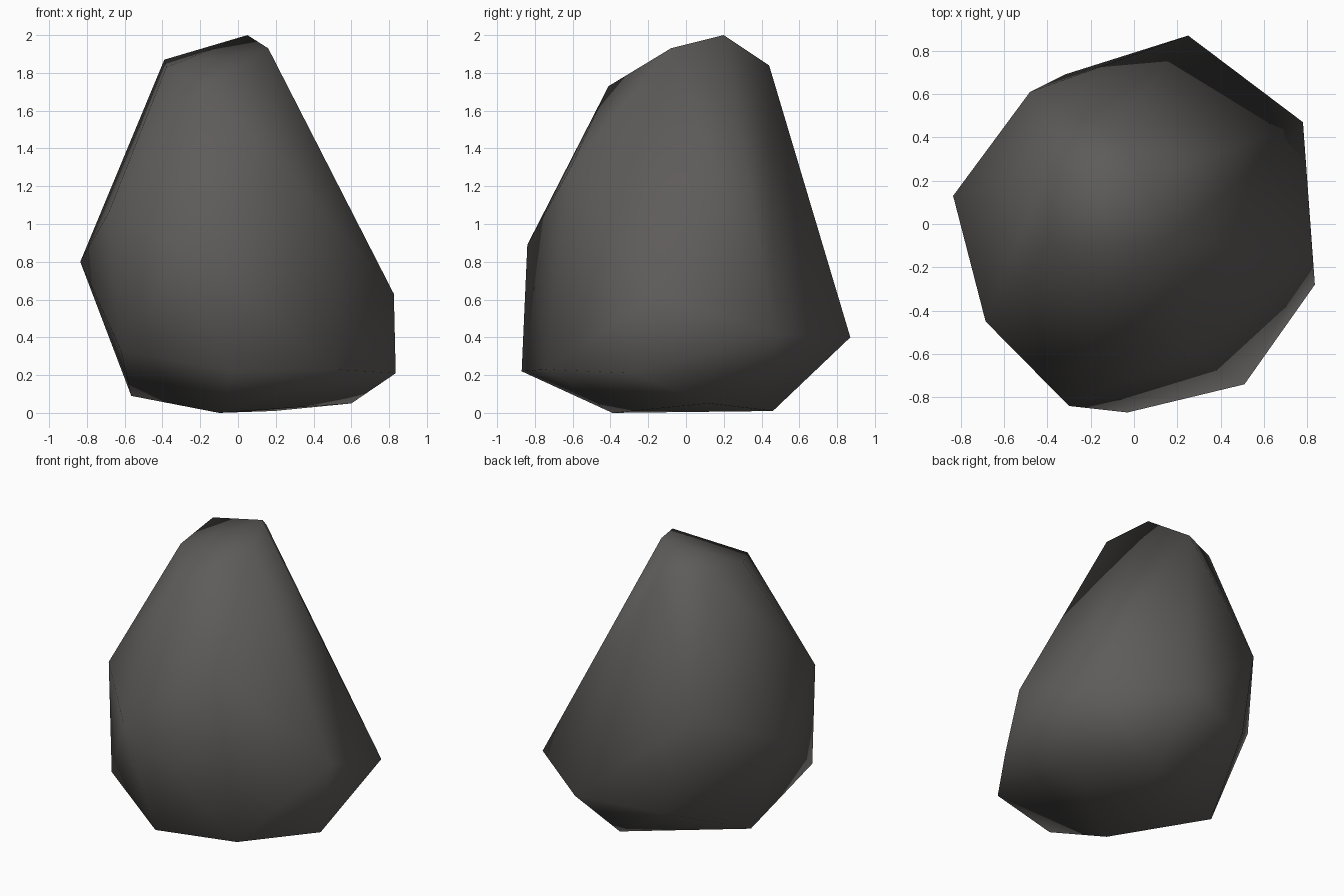
import bpy, bmesh

# Corner points of the boulder, grouped by height; the convex hull makes the facets
crown = [(0.05, 0.20, 2.0), (0.16, -0.08, 1.93), (-0.39, 0.28, 1.87),
         (-0.09, 0.44, 1.84), (-0.38, -0.09, 1.83), (-0.19, -0.41, 1.73)]
shoulder = [(0.25, -0.61, 1.30), (-0.685, -0.45, 1.06), (-0.48, 0.61, 1.02),
            (-0.30, -0.84, 0.89), (-0.835, 0.13, 0.80), (0.825, -0.15, 0.63)]
belly = [(0.78, 0.47, 0.42), (0.25, 0.87, 0.40), (-0.32, 0.69, 0.36),
         (-0.62, -0.51, 0.33), (-0.03, -0.87, 0.22), (0.51, -0.74, 0.23),
         (0.835, -0.28, 0.21)]
foot = [(-0.565, 0.09, 0.09), (0.60, 0.12, 0.05), (0.19, 0.46, 0.01),
        (-0.10, -0.39, 0.0)]

# Boulder body
bm = bmesh.new()
for p in crown + shoulder + belly + foot:
    bm.verts.new(p)
bmesh.ops.convex_hull(bm, input=bm.verts)
bmesh.ops.recalc_face_normals(bm, faces=bm.faces)
for f in bm.faces:
    f.smooth = True
mesh = bpy.data.meshes.new("boulder")
bm.to_mesh(mesh)
bm.free()

# Dark grey stone
stone = bpy.data.materials.new("dark grey stone")
stone.diffuse_color = (0.112, 0.106, 0.102, 1)
mesh.materials.append(stone)
bpy.context.collection.objects.link(bpy.data.objects.new("boulder", mesh))
